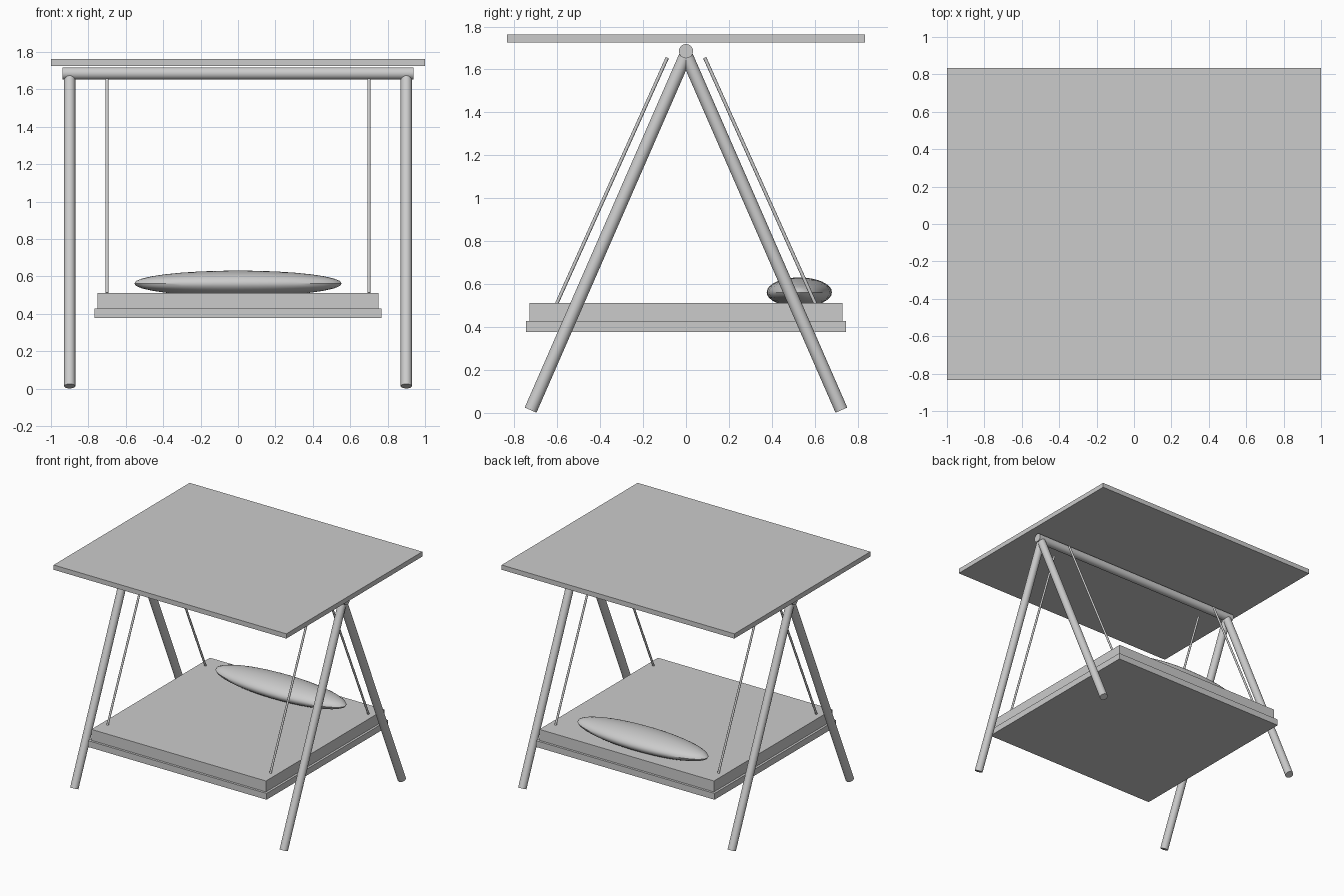
import bpy
from mathutils import Vector

if "Cube" in bpy.data.objects:
    bpy.data.objects.remove(bpy.data.objects["Cube"])

grey = bpy.data.materials.new("plain grey")
grey.diffuse_color = (0.6, 0.6, 0.6, 1)
grey.use_nodes = True
grey.node_tree.nodes["Principled BSDF"].inputs["Base Color"].default_value = grey.diffuse_color


def finish(name, smooth=False):
    ob = bpy.context.object
    ob.name = name
    ob.data.materials.append(grey)
    if smooth:
        bpy.ops.object.shade_smooth_by_angle()
    return ob


def box(name, half_x, half_y, z0, z1):
    bpy.ops.mesh.primitive_cube_add(size=1, location=(0, 0, (z0 + z1) / 2))
    bpy.context.object.scale = (2 * half_x, 2 * half_y, z1 - z0)
    bpy.ops.object.transform_apply(location=False, rotation=False, scale=True)
    finish(name)


def rod(name, start, end, radius, sides=32):
    a, b = Vector(start), Vector(end)
    d = b - a
    bpy.ops.mesh.primitive_cylinder_add(
        vertices=sides, radius=radius, depth=d.length, location=(a + b) / 2,
        rotation=d.to_track_quat('Z', 'Y').to_euler())
    finish(name, True)


# Canopy, bed platform and mattress
box("canopy", 1.0, 0.835, 1.726, 1.763)
box("platform", 0.768, 0.746, 0.378, 0.427)
box("mattress", 0.75, 0.728, 0.427, 0.512)

# Top beam, splayed legs and hanging ropes
rod("top_beam", (-0.938, 0, 1.685), (0.938, 0, 1.685), 0.033)
for sx, x_name in ((-1, "left"), (1, "right")):
    for sy, y_name in ((-1, "front"), (1, "back")):
        rod(f"leg_{y_name}_{x_name}", (sx * 0.9, sy * 0.724, 0.013),
            (sx * 0.9, 0, 1.67), 0.03)
        rod(f"rope_{y_name}_{x_name}", (sx * 0.7, sy * 0.602, 0.51),
            (sx * 0.7, sy * 0.087, 1.655), 0.008, 16)

# Long bolster pillow at the back
bpy.ops.mesh.primitive_uv_sphere_add(segments=32, ring_count=16, radius=1,
                                     location=(0, 0.528, 0.562))
bpy.context.object.scale = (0.555, 0.152, 0.069)
bpy.ops.object.transform_apply(location=False, rotation=False, scale=True)
finish("pillow", True)
